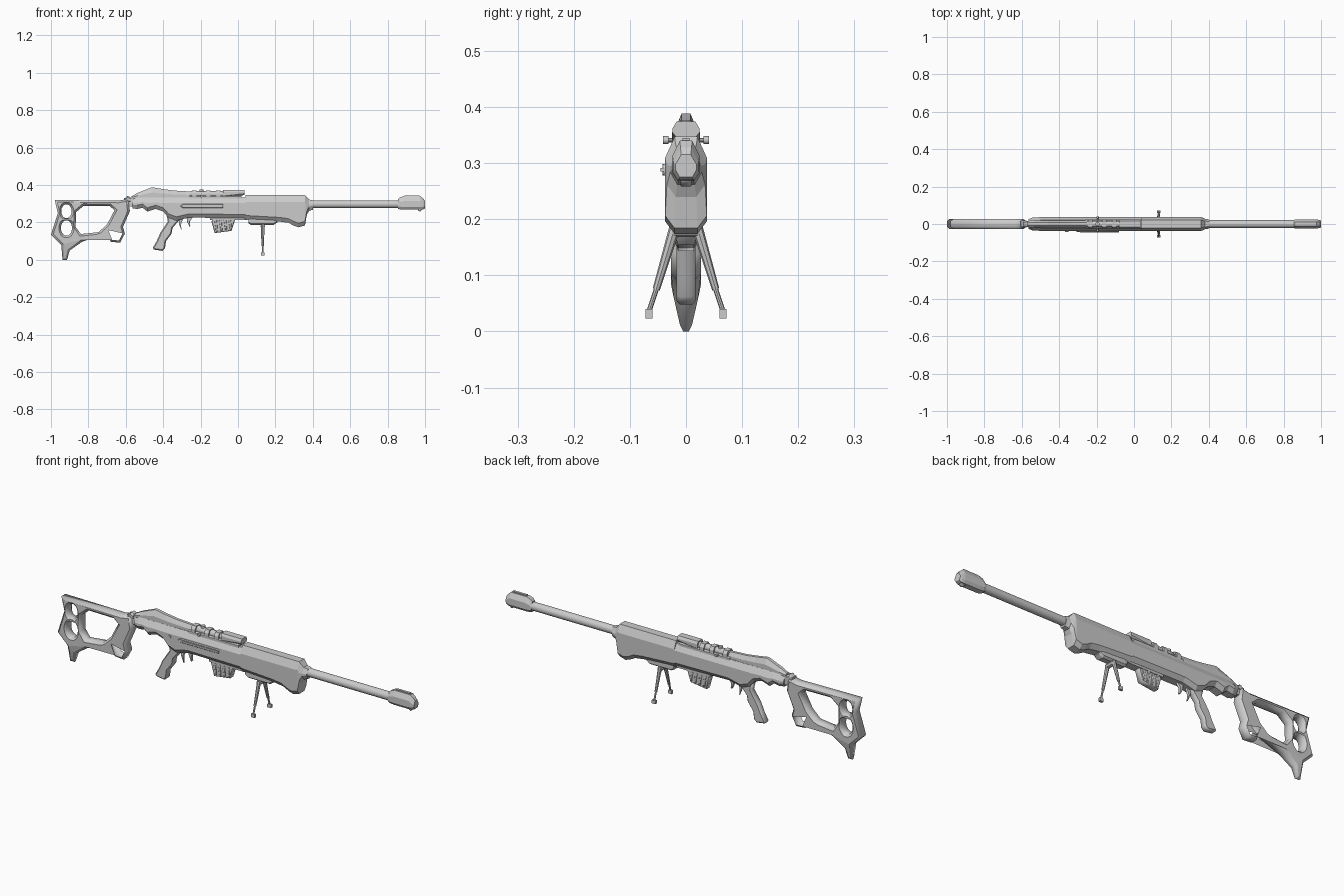
import bpy, bmesh, math
from mathutils import Vector

if "Cube" in bpy.data.objects:
    bpy.data.objects.remove(bpy.data.objects["Cube"])


def finish(name, bm, smooth=False):
    bmesh.ops.recalc_face_normals(bm, faces=bm.faces)
    me = bpy.data.meshes.new(name)
    bm.to_mesh(me)
    bm.free()
    ob = bpy.data.objects.new(name, me)
    bpy.context.collection.objects.link(ob)
    if smooth:
        bpy.ops.object.select_all(action='DESELECT')
        ob.select_set(True)
        bpy.context.view_layer.objects.active = ob
        bpy.ops.object.shade_smooth_by_angle(angle=math.radians(40))
    return ob


def loft(name, stations, ct, cb, top=0.55, bottom=0.55):
    """Octagonal body along x; each station is (x, z_bottom, z_top, half_width)."""
    bm = bmesh.new()
    rings = []
    for x, zb, zt, w in stations:
        h = zt - zb
        a, b = min(ct, h * 0.45), min(cb, h * 0.45)
        half = [(w * bottom, zb), (w, zb + b), (w, zt - a), (w * top, zt)]
        sec = half + [(-y, z) for y, z in reversed(half)]
        rings.append([bm.verts.new((x, y, z)) for y, z in sec])
    for r, s in zip(rings, rings[1:]):
        for i in range(8):
            j = (i + 1) % 8
            bm.faces.new((r[i], r[j], s[j], s[i]))
    bm.faces.new(rings[0])
    bm.faces.new(rings[-1])
    return finish(name, bm)


def plate(name, outlines, half, bevel, y=0.0):
    """Chamfered plate from x-z outlines; the outlines after the first are holes."""
    cu = bpy.data.curves.new(name, 'CURVE')
    cu.dimensions, cu.fill_mode = '2D', 'BOTH'
    cu.extrude, cu.bevel_depth, cu.bevel_resolution = half - bevel, bevel, 0
    cu.offset = -bevel
    for pts in outlines:
        sp = cu.splines.new('POLY')
        sp.points.add(len(pts) - 1)
        for p, (x, z) in zip(sp.points, pts):
            p.co = (x, z, 0, 1)
        sp.use_cyclic_u = True
    tmp = bpy.data.objects.new(name + "_curve", cu)
    bpy.context.collection.objects.link(tmp)
    bm = bmesh.new()
    me = bpy.data.meshes.new_from_object(tmp.evaluated_get(bpy.context.evaluated_depsgraph_get()))
    bm.from_mesh(me)
    bpy.data.objects.remove(tmp)
    bmesh.ops.remove_doubles(bm, verts=bm.verts, dist=1e-5)
    for v in bm.verts:
        v.co = (v.co.x, y - v.co.z, v.co.y)
    return finish(name, bm)


def tube(name, p, q, r1, r2=None, n=16):
    p, q = Vector(p), Vector(q)
    bm = bmesh.new()
    bmesh.ops.create_cone(bm, cap_ends=True, segments=n, radius1=r1,
                          radius2=r1 if r2 is None else r2, depth=(q - p).length)
    rot = (q - p).to_track_quat('Z', 'Y').to_matrix()
    for v in bm.verts:
        v.co = rot @ v.co + (p + q) / 2
    return finish(name, bm, n > 8)


def box(name, lo, hi):
    bm = bmesh.new()
    bmesh.ops.create_cube(bm, size=1)
    for v in bm.verts:
        v.co = [l + (c + 0.5) * (h - l) for c, l, h in zip(v.co, lo, hi)]
    return finish(name, bm)


def ellipse(cx, cz, rx, rz, n=14):
    return [(cx + rx * math.cos(2 * math.pi * i / n), cz + rz * math.sin(2 * math.pi * i / n))
            for i in range(n)]


# Skeleton stock with three openings and a thin toe
stock_outline = [(-.98, .32), (-.963, .25), (-1, .134), (-.945, .08), (-.938, 0), (-.914, 0),
                 (-.90, .05), (-.834, .096), (-.70, .145), (-.68, .096), (-.63, .092),
                 (-.605, .14), (-.615, .176), (-.578, .26), (-.588, .326), (-.64, .316)]
grip_hole = [(-.866, .255), (-.825, .289), (-.685, .287), (-.66, .265), (-.70, .19),
             (-.745, .148), (-.84, .138), (-.868, .175)]
stock = plate("stock", [stock_outline, grip_hole, ellipse(-.917, .26, .028, .038),
                        ellipse(-.917, .17, .03, .042)], .027, .011)
for v in stock.data.vertices:
    v.co.y *= min(1, .3 + v.co.z * 8.5)
box("stock_joint", (-.61, -.016, .285), (-.54, .016, .33))
loft("stock_latch", [(-.605, .31, .33, .02), (-.59, .31, .342, .02),
                     (-.575, .31, .335, .02)], .008, .005)

# Receiver and handguard
loft("receiver", [(-.565, .275, .325, .026), (-.54, .272, .334, .035), (-.51, .278, .334, .036),
                  (-.485, .258, .334, .037), (-.44, .272, .334, .037), (-.40, .258, .334, .037),
                  (-.37, .225, .334, .037), (-.33, .21, .334, .037), (-.26, .226, .334, .037),
                  (.05, .222, .334, .037)], .03, .02)
guard = loft("handguard", [(.04, .215, .347, .037), (.22, .205, .347, .037),
                           (.27, .198, .347, .037), (.30, .182, .347, .037),
                           (.325, .174, .347, .037), (.358, .184, .347, .037),
                           (.368, .24, .335, .034), (.38, .262, .322, .028),
                           (.402, .268, .318, .024)], .037, .022)
for i in range(5):
    x = .08 + .059 * i
    cut = tube("hole_cutter", (x, -.1, .277), (x, .1, .277), .018)
    cut.hide_render = True
    mod = guard.modifiers.new("hole", 'BOOLEAN')
    mod.operation, mod.object, mod.solver = 'DIFFERENCE', cut, 'EXACT'
    bpy.context.view_layer.objects.active = guard
    bpy.ops.object.modifier_apply(modifier="hole")
    bpy.data.objects.remove(cut)

# Side rail, bolt and selector on the front face
plate("side_rail", [[(-.31, .288), (-.295, .298), (-.08, .298), (-.08, .278), (-.295, .278)]],
      .005, .003, -.037)
box("side_rail_slide", (-.29, -.045, .285), (-.08, -.036, .291))
tube("selector", (-.36, -.035, .288), (-.36, -.042, .288), .01, n=10)

# Barrel and muzzle brake
tube("barrel", (.05, 0, .297), (.99, 0, .297), .021)
loft("muzzle_brake", [(.855, .272, .322, .022), (.865, .27, .333, .024), (.885, .268, .34, .024),
                      (.975, .268, .34, .024), (.99, .27, .328, .022), (1, .275, .315, .019)],
     .026, .014, .45, .6)
plate("muzzle_lip", [[(.955, .28), (.965, .262), (.975, .258), (.995, .28)]], .01, .002)
box("front_sight", (.89, -.006, .33), (.97, .006, .345))
tube("bore", (.99, 0, .295), (1, 0, .295), .014, n=12)

# Cheek rest and scope
loft("cheek_rest", [(-.57, .325, .34, .016), (-.535, .325, .358, .02), (-.46, .325, .388, .02),
                    (-.40, .325, .378, .02), (-.34, .325, .37, .019), (-.25, .325, .365, .018)],
     .03, .005, .4, .95)
loft("scope_mount", [(-.26, .325, .345, .024), (.02, .325, .345, .024)], .006, .002, .75, .95)
tube("scope_tube", (-.25, 0, .35), (-.05, 0, .35), .018, n=10)
for i, x in enumerate((-.235, -.16, -.105)):
    loft(f"scope_ring_{i}", [(x - .012, .33, .37, .025), (x + .012, .33, .37, .025)],
         .015, .01, .6, .8)
loft("scope_hood", [(-.08, .333, .374, .024), (.034, .346, .374, .024)], .012, .008, .7, .7)
tube("scope_top_knob", (-.195, 0, .36), (-.195, 0, .376), .011, n=10)
for side, s in (("left", 1), ("right", -1)):
    tube(f"scope_knob_shaft_{side}", (-.195, 0, .341), (-.195, s * .033, .341), .004, n=8)
    tube(f"scope_knob_{side}", (-.195, s * .031, .341), (-.195, s * .041, .341), .007, n=10)

# Pistol grip, trigger and catch
plate("pistol_grip", [[(-.385, .25), (-.375, .205), (-.415, .145), (-.435, .10), (-.455, .065),
                       (-.45, .055), (-.405, .048), (-.39, .062), (-.385, .10), (-.355, .14),
                       (-.35, .17), (-.325, .20), (-.30, .225), (-.31, .25)]], .017, .006)
plate("trigger", [[(-.318, .23), (-.315, .19), (-.302, .158), (-.305, .19), (-.29, .23)]],
      .006, .001)
plate("trigger_catch", [[(-.275, .23), (-.272, .205), (-.26, .178), (-.255, .18), (-.258, .205),
                         (-.24, .23)]], .007, .001)

# Magazine with side ribs
plate("magazine", [[(-.115, .24), (-.142, .205), (-.125, .143), (-.035, .155), (-.02, .20),
                    (-.01, .24)]], .016, .003)
for i in range(4):
    x = -.118 + .025 * i
    z = .152 + .003 * i
    plate(f"magazine_rib_{i}", [[(x - .01, .222), (x, z), (x + .01, z + .001), (x + .004, .222)]],
          .019, .002)
box("magazine_well", (-.15, -.02, .212), (.05, .02, .235))

# Bipod: mount, two telescopic legs and feet
loft("bipod_mount", [(.055, .195, .225, .022), (.07, .186, .225, .024), (.19, .186, .225, .024),
                     (.21, .2, .225, .022)], .005, .008)
tube("bipod_pivot", (.132, -.024, .18), (.132, .024, .18), .012, n=8)
for side, s in (("left", 1), ("right", -1)):
    hip, knee, foot = (.132, s * .02, .185), (.132, s * .053, .075), (.132, s * .066, .036)
    tube(f"bipod_leg_{side}", hip, knee, .01, .0065, n=8)
    tube(f"bipod_lower_leg_{side}", knee, foot, .0045, n=8)
    y = s * .066
    box(f"bipod_foot_{side}", (.122, y - .006, .023), (.142, y + .006, .04))
